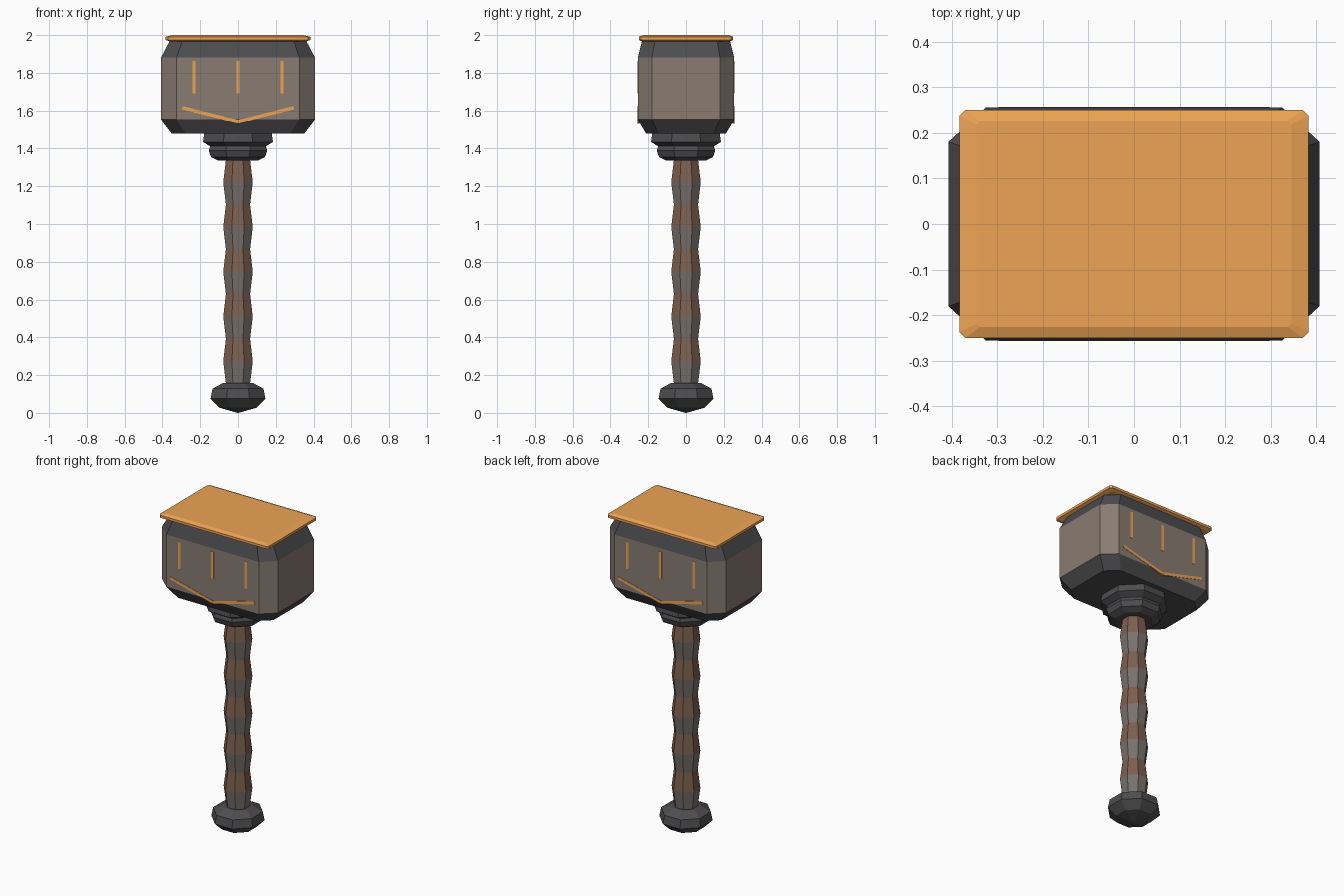
import bpy, bmesh
from math import sin, cos, pi
from mathutils import Vector

if "Cube" in bpy.data.objects:
    bpy.data.objects.remove(bpy.data.objects["Cube"])


def material(name, rgb):
    m = bpy.data.materials.new(name)
    m.diffuse_color = (*rgb, 1)
    m.use_nodes = True
    m.node_tree.nodes["Principled BSDF"].inputs["Base Color"].default_value = m.diffuse_color
    return m


DARK = material("dark_iron", (0.075, 0.075, 0.08))
STONE = material("warm_stone", (0.25, 0.20, 0.17))
BROWN = material("leather", (0.20, 0.115, 0.08))
GREY = material("worn_wrap", (0.19, 0.165, 0.15))
GOLD = material("amber", (0.85, 0.37, 0.09))


def loft(name, rings, mats, band=lambda i: 0):
    """Skin a stack of equal-sized rings; band(i) picks each band's material."""
    bm = bmesh.new()
    vs = [[bm.verts.new(p) for p in r] for r in rings]
    n = len(vs[0])
    for i in range(len(vs) - 1):
        for j in range(n):
            k = (j + 1) % n
            f = bm.faces.new((vs[i][j], vs[i][k], vs[i + 1][k], vs[i + 1][j]))
            f.material_index = band(i)
    bm.faces.new(vs[0][::-1]).material_index = band(0)
    bm.faces.new(vs[-1]).material_index = band(len(vs) - 2)
    bmesh.ops.recalc_face_normals(bm, faces=bm.faces)
    me = bpy.data.meshes.new(name)
    bm.to_mesh(me)
    bm.free()
    for m in mats:
        me.materials.append(m)
    ob = bpy.data.objects.new(name, me)
    bpy.context.collection.objects.link(ob)
    return ob


def octagon(r, z):
    """Flat-fronted octagon, r measured to its flat side."""
    R = r / cos(pi / 8)
    return [(R * cos(a), R * sin(a), z) for a in ((j + 0.5) * pi / 4 for j in range(8))]


def chamfered(x, y, cx, cy, z):
    """Rectangle with cut corners."""
    return [(x, -cy, z), (x, cy, z), (cx, y, z), (-cx, y, z),
            (-x, cy, z), (-x, -cy, z), (-cx, -y, z), (cx, -y, z)]


# Pommel, closing to a blunt point
loft("pommel", [octagon(r, z) for r, z in
     [(0.002, 0.0), (0.10, 0.028), (0.145, 0.075), (0.135, 0.128), (0.08, 0.158)]], [DARK])

# Wrapped handle with alternating bands
loft("handle", [octagon(0.078 if i % 2 else 0.064, 0.155 + i * 0.1185) for i in range(11)],
     [GREY, BROWN], lambda i: i % 2)

# Two stacked collars under the head
loft("lower_collar", [octagon(r, z) for r, z in
     [(0.105, 1.335), (0.143, 1.355), (0.155, 1.39), (0.145, 1.42)]], [DARK])
loft("upper_collar", [octagon(r, z) for r, z in
     [(0.145, 1.41), (0.185, 1.435), (0.178, 1.485)]], [DARK])

# Head block: stone sides between dark sloped caps
loft("head", [chamfered(0.35, 0.21, 0.275, 0.145, 1.478),
              chamfered(0.407, 0.255, 0.325, 0.18, 1.552),
              chamfered(0.407, 0.255, 0.325, 0.18, 1.882),
              chamfered(0.362, 0.233, 0.295, 0.165, 1.968)],
     [DARK, STONE], lambda i: i % 2)

# Top plate with bevelled rim
loft("top_plate", [chamfered(0.36, 0.23, 0.35, 0.222, 1.965),
                   chamfered(0.383, 0.25, 0.37, 0.237, 1.975),
                   chamfered(0.383, 0.25, 0.37, 0.237, 1.991),
                   chamfered(0.345, 0.226, 0.338, 0.219, 2.0)], [GOLD])


# Inlaid strips on the front and back faces
def strip(name, a, b, side):
    a, b = Vector((a[0], 0, a[1])), Vector((b[0], 0, b[1]))
    d = (b - a).normalized() * 0.009
    w = Vector((-d.z, 0, d.x))
    loft(name, [[p + Vector((0, side * y, 0)) for p in (a - w, b - w, b + w, a + w)]
                for y in (0.245, 0.257)], [GOLD])


for side, label in ((-1, "front"), (1, "back")):
    for i, x in enumerate((-0.233, 0, 0.233)):
        strip(f"{label}_bar_{i}", (x, 1.69), (x, 1.862), side)
    for s, hand in ((-1, "left"), (1, "right")):
        strip(f"{label}_chevron_{hand}", (0, 1.54), (s * 0.295, 1.615), side)
